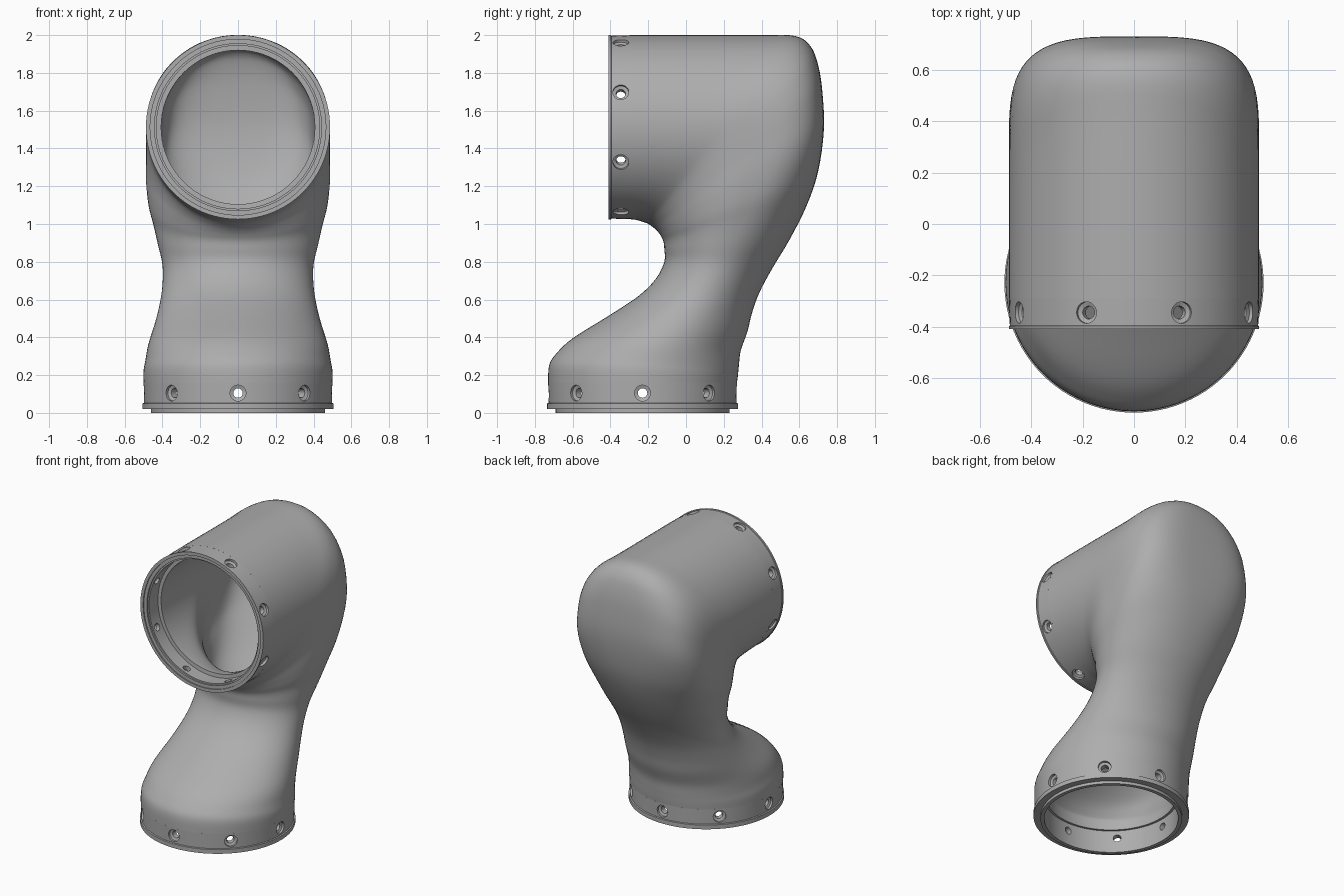
import bpy, bmesh, math
from mathutils import Matrix, Vector

cube = bpy.data.objects.get("Cube")
if cube:
    bpy.data.objects.remove(cube, do_unlink=True)

grey = bpy.data.materials.new("cast_grey")
grey.use_nodes = True
grey.diffuse_color = (0.42, 0.42, 0.42, 1)
grey.node_tree.nodes["Principled BSDF"].inputs["Base Color"].default_value = (0.42, 0.42, 0.42, 1)


def make_object(name, bm):
    mesh = bpy.data.meshes.new(name)
    bm.to_mesh(mesh)
    bm.free()
    mesh.materials.append(grey)
    obj = bpy.data.objects.new(name, mesh)
    bpy.context.collection.objects.link(obj)
    return obj


def activate(obj):
    bpy.ops.object.select_all(action="DESELECT")
    obj.select_set(True)
    bpy.context.view_layer.objects.active = obj


def finish(obj, angle):
    activate(obj)
    for modifier in list(obj.modifiers):
        bpy.ops.object.modifier_apply(modifier=modifier.name)
    bpy.ops.object.shade_smooth_by_angle(angle=math.radians(angle))


def bridge(bm, loops, closed=False):
    """Join consecutive vertex loops with quads."""
    following = loops[1:] + (loops[:1] if closed else [])
    for a, b in zip(loops, following):
        for i in range(len(a)):
            j = (i + 1) % len(a)
            bm.faces.new((a[i], a[j], b[j], b[i]))


def circle(bm, radius, height, sides, matrix):
    steps = [math.tau * i / sides for i in range(sides)]
    return [bm.verts.new(matrix @ Vector((radius * math.cos(t), radius * math.sin(t), height)))
            for t in steps]


# Curved hollow body: inner-bend y, z; outer-bend y, z; half width; outer squareness
SECTIONS = [
    (-.73, .16, .27, .16, .5, 2),
    (-.725, .25, .275, .2, .5, 2),
    (-.69, .31, .28, .25, .49, 2),
    (-.6, .395, .29, .33, .475, 2),
    (-.4, .52, .325, .43, .44, 2),
    (-.25, .62, .35, .53, .415, 2),
    (-.16, .71, .39, .64, .4, 2),
    (-.115, .8, .46, .77, .4, 2),
    (-.115, .87, .55, .92, .425, 2.1),
    (-.12, .91, .64, 1.1, .45, 2.3),
    (-.135, .94, .7, 1.28, .475, 2.8),
    (-.15, .96, .73, 1.5, .487, 3.5),
    (-.165, .975, .722, 1.7, .487, 3.4),
    (-.18, .987, .7, 1.84, .487, 2.9),
    (-.195, .997, .66, 1.94, .487, 2.4),
    (-.21, 1.005, .58, 1.995, .487, 2.1),
    (-.24, 1.015, .4, 2, .487, 2),
    (-.265, 1.022, 0, 2, .487, 2),
    (-.29, 1.025, -.29, 2, .487, 2),
]


def spline(rows, steps):
    """Smoothly interpolate between the section rows."""
    padded = [rows[0]] + rows + [rows[-1]]
    result = []
    for k in range(len(rows) - 1):
        for s in range(steps):
            t = s / steps
            result.append([
                b + t / 2 * (c - a + t * (2*a - 5*b + 4*c - d + t * (3*(b - c) + d - a)))
                for a, b, c, d in zip(*padded[k:k + 4])])
    return result + [rows[-1]]


def section_loop(bm, row, sides=72):
    y0, z0, y1, z1, width, square = row
    inner, outer = Vector((0, y0, z0)), Vector((0, y1, z1))
    middle, reach = (inner + outer) / 2, (outer - inner) / 2
    loop = []
    for i in range(sides):
        t = math.tau * i / sides
        c, s = math.cos(t), math.sin(t)
        power = 2 / square if c > 0 else 1
        along = math.copysign(abs(c) ** power, c)
        across = math.copysign(abs(s) ** power, s)
        loop.append(bm.verts.new(middle + reach * along + Vector((width * across, 0, 0))))
    return loop


bm = bmesh.new()
loops = [section_loop(bm, row) for row in spline(SECTIONS, 4)]
bridge(bm, loops)
caps = [bm.faces.new(loops[0]), bm.faces.new(loops[-1])]
bmesh.ops.recalc_face_normals(bm, faces=bm.faces)
bmesh.ops.delete(bm, geom=caps, context="FACES_ONLY")
body = make_object("elbow_body", bm)
shell = body.modifiers.new("wall", "SOLIDIFY")
shell.thickness = 0.08
shell.offset = -1
finish(body, 40)


# Mounting collars with countersunk screw holes
def make_collar(name, profile, matrix, radius, hole_height, first_angle):
    bm = bmesh.new()
    bridge(bm, [circle(bm, r, h, 96, matrix) for r, h in profile], closed=True)
    bmesh.ops.recalc_face_normals(bm, faces=bm.faces)
    collar = make_object(name, bm)

    bm = bmesh.new()
    drill = [(.025, -.12), (.025, -.025), (.042, -.018), (.042, .04)]
    for i in range(8):
        place = (matrix @ Matrix.Rotation(math.radians(first_angle + 45 * i), 4, "Z")
                 @ Matrix.Translation((radius, 0, hole_height))
                 @ Matrix.Rotation(math.pi / 2, 4, "Y"))
        rings = [circle(bm, r, h, 24, place) for r, h in drill]
        bridge(bm, rings)
        bm.faces.new(rings[0])
        bm.faces.new(rings[-1])
    bmesh.ops.recalc_face_normals(bm, faces=bm.faces)
    cutter = make_object(name + "_cutter", bm)
    cutter.hide_render = True
    holes = collar.modifiers.new("screw_holes", "BOOLEAN")
    holes.operation = "DIFFERENCE"
    holes.solver = "EXACT"
    holes.object = cutter
    finish(collar, 30)
    bpy.data.objects.remove(cutter, do_unlink=True)


base_profile = [(.435, 0), (.46, 0), (.46, .02), (.505, .02), (.505, .05),
                (.497, .053), (.5, .16), (.435, .16)]
make_collar("base_collar", base_profile, Matrix.Translation((0, -.23, 0)), .5, .105, 0)

mouth_profile = [(.432, .02), (.442, .02), (.442, .008), (.465, .008), (.465, 0),
                 (.4875, 0), (.4875, .012), (.484, .015), (.487, .12), (.432, .12)]
mouth_place = Matrix.Translation((0, -.41, 1.5125)) @ Matrix.Rotation(-math.pi / 2, 4, "X")
make_collar("mouth_collar", mouth_profile, mouth_place, .4875, .065, 22.5)
